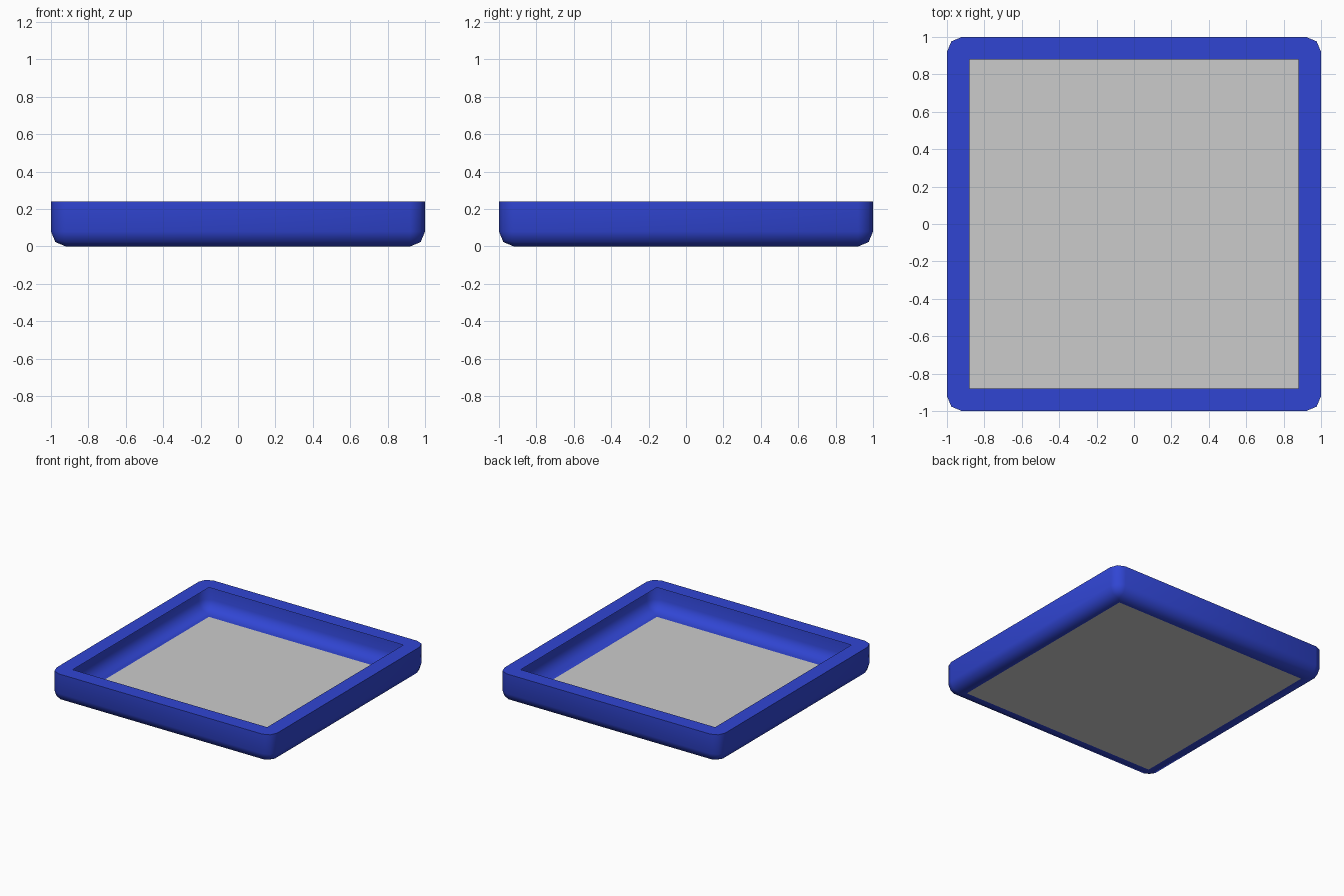
import bpy, bmesh

if "Cube" in bpy.data.objects:
    bpy.data.objects.remove(bpy.data.objects["Cube"])

H = 0.24      # tray height
HOLE = 0.88   # half width of the opening and of the floor
R = 0.08      # edge rounding


def finish(bm, name, material=None):
    mesh = bpy.data.meshes.new(name)
    bm.to_mesh(mesh)
    bm.free()
    obj = bpy.data.objects.new(name, mesh)
    bpy.context.collection.objects.link(obj)
    if material:
        mesh.materials.append(material)
    return obj


def square(bm, z):
    return [bm.verts.new((x * HOLE, y * HOLE, z))
            for x, y in ((-1, -1), (1, -1), (1, 1), (-1, 1))]


blue = bpy.data.materials.new("blue")
blue.diffuse_color = (0.03, 0.06, 0.65, 1)
blue.use_nodes = True
blue.node_tree.nodes["Principled BSDF"].inputs["Base Color"].default_value = blue.diffuse_color

# Tray frame: thin box with rounded bottom and corner edges
bm = bmesh.new()
bmesh.ops.create_cube(bm, size=2)
for v in bm.verts:
    v.co.z = (v.co.z + 1) * H / 2
edges = [e for e in bm.edges if any(v.co.z < 0.01 for v in e.verts)]
bmesh.ops.bevel(bm, geom=edges, offset=R, segments=2, profile=0.5, affect='EDGES')

# Open the bottom and the top, leaving flat rims around square openings
for z in (0, H):
    face = max((f for f in bm.faces if all(abs(v.co.z - z) < 1e-4 for v in f.verts)),
               key=lambda f: f.calc_area())
    outer = list(face.edges)
    bmesh.ops.delete(bm, geom=[face], context='FACES_ONLY')
    c = square(bm, z)
    inner = [bm.edges.new((c[i], c[(i + 1) % 4])) for i in range(4)]
    bmesh.ops.triangle_fill(bm, edges=outer + inner, use_beauty=True,
                            normal=(0, 0, 1 if z else -1))
bmesh.ops.recalc_face_normals(bm, faces=bm.faces)
if max(bm.faces, key=lambda f: f.calc_center_median().z).normal.z < 0:
    bmesh.ops.reverse_faces(bm, faces=bm.faces)
frame = finish(bm, "tray_frame", blue)
bpy.context.view_layer.objects.active = frame
frame.select_set(True)
bpy.ops.object.shade_smooth_by_angle(angle=1.0)

# Grey floor panel closing the bottom opening
bm = bmesh.new()
bm.faces.new(square(bm, 0))
finish(bm, "floor_panel")
